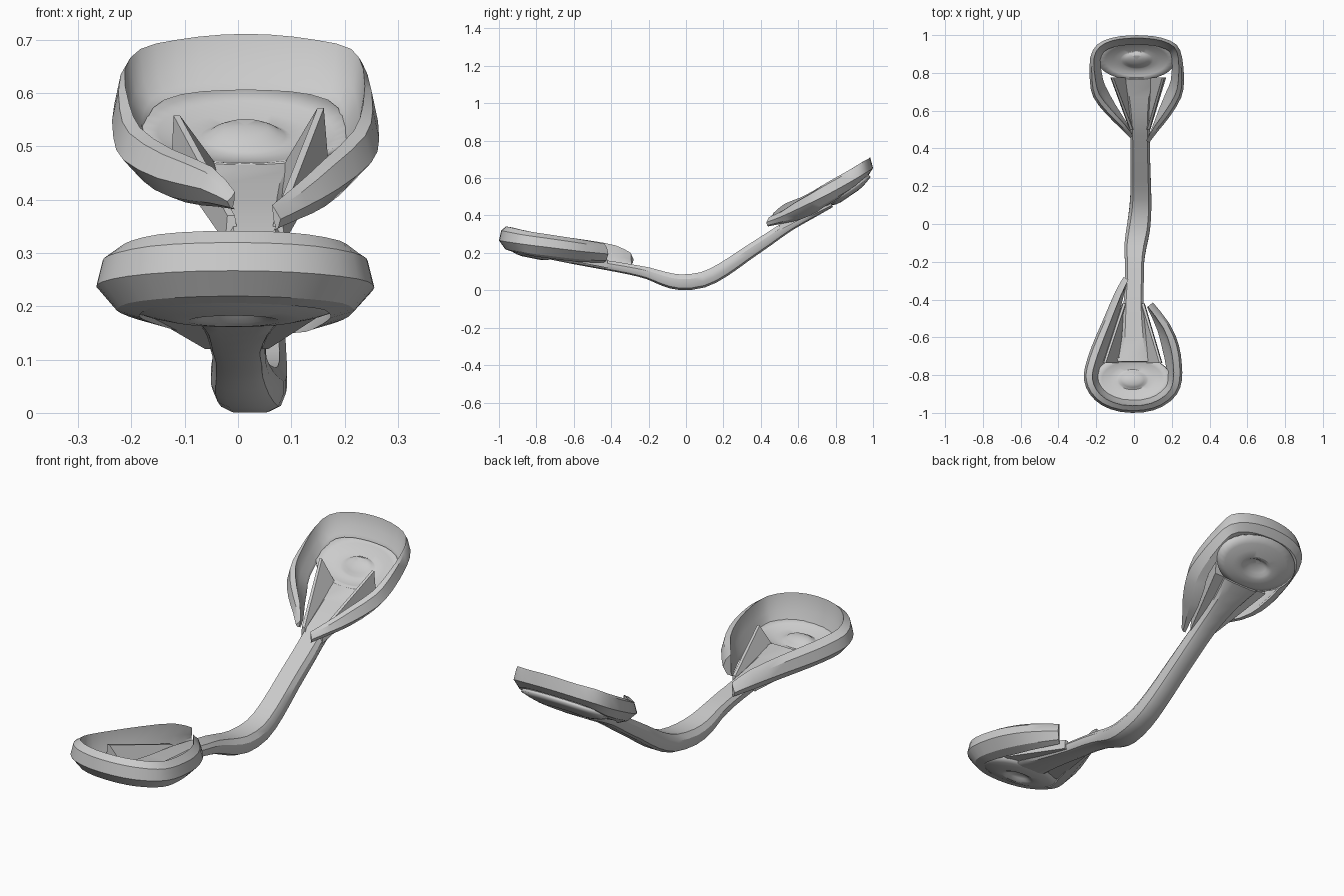
import bpy, bmesh, math
from mathutils import Vector


def finish(name, bm, angle=30):
    bmesh.ops.recalc_face_normals(bm, faces=bm.faces)
    me = bpy.data.meshes.new(name)
    bm.to_mesh(me)
    bm.free()
    ob = bpy.data.objects.new(name, me)
    bpy.context.collection.objects.link(ob)
    bpy.ops.object.select_all(action='DESELECT')
    ob.select_set(True)
    bpy.context.view_layer.objects.active = ob
    bpy.ops.object.shade_smooth_by_angle(angle=math.radians(angle))
    return ob


def refine(rows):
    """Insert one smooth (Catmull-Rom) station between each pair."""
    out = []
    for i in range(len(rows) - 1):
        b, c = rows[i], rows[i + 1]
        a, d = rows[max(i - 1, 0)], rows[min(i + 2, len(rows) - 1)]
        out += [b, tuple((9 * (q + r) - p - s) / 16 for p, q, r, s in zip(a, b, c, d))]
    return out + [rows[-1]]


def loft(name, sections, angle=30):
    """Skin closed cross-sections and cap both ends."""
    bm = bmesh.new()
    rings = [[bm.verts.new(p) for p in s] for s in sections]
    n = len(rings[0])
    for a, b in zip(rings, rings[1:]):
        for i in range(n):
            j = (i + 1) % n
            bm.faces.new((a[i], a[j], b[j], b[i]))
    bm.faces.new(rings[0])
    bm.faces.new(rings[-1])
    return finish(name, bm, angle)


def rim(name, stations, side, drop):
    """U-shaped wall: stations are x, y, top z, bottom z, top width, inward foot."""
    stations = refine(stations)
    secs = []
    for i, (x, y, zt, zb, w, f) in enumerate(stations):
        a, b = stations[max(i - 1, 0)], stations[min(i + 1, len(stations) - 1)]
        t = Vector((b[0] - a[0], b[1] - a[1])).normalized()
        nx, ny = t.y * side, -t.x * side
        h = zt - zb
        prof = [(0.012, zt - drop), (w, zt), (w + (f - w) * 0.35, zb + 0.45 * h),
                (f, zb + 0.15 * h), (f + 0.005, zb), (f * 0.5, zb + 0.1 * h), (0, zb + 0.45 * h)]
        secs.append([(x + nx * d, y + ny * d, z) for d, z in prof])
    return loft(name, secs)


def dish(name, centre, rx, ry, slope):
    """Oval tilted floor with a raised button inside a shallow groove."""
    prof = [(0.2, 0.0), (0.29, -0.008), (0.36, -0.017), (0.43, -0.021),
            (0.62, -0.017), (0.82, -0.008), (1.03, 0.006)]
    cx, cy, cz = centre
    n = 32
    bm = bmesh.new()
    mid = bm.verts.new((cx, cy, cz + 0.004))
    prev = None
    for r, dz in prof:
        ring = []
        for k in range(n):
            a = 2 * math.pi * k / n
            y = ry * r * math.sin(a)
            ring.append(bm.verts.new((cx + rx * r * math.cos(a), cy + y, cz + dz + slope * y)))
        for k in range(n):
            j = (k + 1) % n
            bm.faces.new((prev[k], prev[j], ring[j], ring[k]) if prev else (mid, ring[k], ring[j]))
        prev = ring
    ob = finish(name, bm)
    mod = ob.modifiers.new("thickness", 'SOLIDIFY')
    mod.thickness = 0.014
    mod.offset = 0


def fin(name, pts, out):
    """Wedge-shaped web: sharp tip, foot spreading to the neck and outward by the cup."""
    (x0, y0, z0), (x1, y1, z1), (x2, y2, z2), (x3, y3, z3) = pts
    inner = [(x0 - out * .015, y0, z0), (x1 - out * .006, y1, z1),
             (x2 - out * .006, y2, z2), (x3 - out * .05, y3, z3)]
    outer = [(x0 + out * .012, y0, z0), (x1 + out * .008, y1, z1),
             (x2 + out * .006, y2, z2), (x3 + out * .035, y3, z3)]
    loft(name, [inner, outer])


# Curved connecting strut: x, y, z, half width, half height
spine = refine([
    (0, -.73, .18, .085, .014), (0, -.60, .16, .064, .02), (-.003, -.42, .133, .052, .026),
    (.002, -.30, .112, .05, .028), (.003, -.20, .09, .051, .032), (.008, -.12, .062, .059, .038),
    (.022, -.03, .043, .063, .042), (.034, .09, .056, .058, .042), (.036, .20, .11, .054, .04),
    (.034, .32, .192, .052, .037), (.033, .44, .272, .052, .034), (.03, .55, .345, .054, .03),
    (.027, .68, .41, .068, .022), (.025, .78, .458, .095, .014)])
ring = [(-1, .4), (-.75, 1), (.75, 1), (1, .4), (1, -.2), (.85, -.75),
        (.5, -1), (-.5, -1), (-.85, -.75), (-1, -.2)]
secs = []
for i, (x, y, z, hw, hh) in enumerate(spine):
    a, b = spine[max(i - 1, 0)], spine[min(i + 1, len(spine) - 1)]
    t = Vector((0, b[1] - a[1], b[2] - a[2])).normalized()
    secs.append([(x + u * hw, y - t.z * v * hh, z + t.y * v * hh) for u, v in ring])
loft("connecting_strut", secs)

# Low front cup
front = [(-.055, -.28, .20, .138, .03, .02), (-.10, -.36, .24, .14, .035, .045),
         (-.165, -.51, .268, .15, .04, .07), (-.225, -.65, .287, .162, .045, .085),
         (-.26, -.76, .302, .175, .045, .08), (-.264, -.83, .312, .183, .045, .075),
         (-.235, -.90, .323, .193, .042, .072), (-.17, -.96, .335, .2, .04, .07),
         (-.07, -.995, .341, .205, .038, .068), (.05, -.997, .341, .205, .038, .068),
         (.15, -.967, .335, .2, .04, .07), (.225, -.905, .323, .193, .042, .072),
         (.253, -.83, .312, .183, .045, .075), (.253, -.74, .3, .173, .045, .08),
         (.237, -.64, .286, .162, .045, .085), (.19, -.53, .27, .152, .04, .07),
         (.10, -.415, .25, .148, .035, .035)]
rim("front_cup_rim", front, -1, .022)
dish("front_cup_floor", (-.008, -.825, .2), .2, .122, -.2)
fin("front_left_fin", [(-.05, -.42, .12), (-.05, -.42, .165), (-.155, -.735, .255), (-.13, -.735, .18)], -1)
fin("front_right_fin", [(.045, -.42, .12), (.045, -.42, .165), (.14, -.735, .255), (.115, -.735, .18)], 1)

# Raised back cup
back = [(-.02, .455, .415, .382, .02, .015), (-.07, .505, .462, .387, .03, .04),
        (-.15, .585, .495, .395, .035, .065), (-.215, .67, .535, .425, .035, .08),
        (-.234, .76, .58, .465, .03, .065), (-.232, .88, .645, .527, .02, .052),
        (-.195, .95, .683, .572, .018, .048), (-.12, .985, .7, .597, .015, .045),
        (-.03, .998, .71, .605, .015, .045), (.06, .998, .71, .605, .015, .045),
        (.15, .985, .7, .597, .015, .045), (.225, .95, .683, .572, .018, .048),
        (.255, .88, .645, .527, .02, .052), (.265, .76, .58, .46, .03, .065),
        (.25, .67, .53, .42, .035, .08), (.19, .57, .475, .378, .035, .065),
        (.13, .495, .425, .358, .03, .035), (.08, .43, .39, .342, .02, .012)]
rim("back_cup_rim", back, 1, .01)
dish("back_cup_floor", (.014, .872, .53), .203, .107, .68)
fin("back_left_fin", [(-.012, .50, .32), (-.012, .50, .37), (-.115, .775, .558), (-.09, .775, .465)], -1)
fin("back_right_fin", [(.075, .50, .32), (.075, .50, .37), (.155, .775, .572), (.135, .775, .465)], 1)
